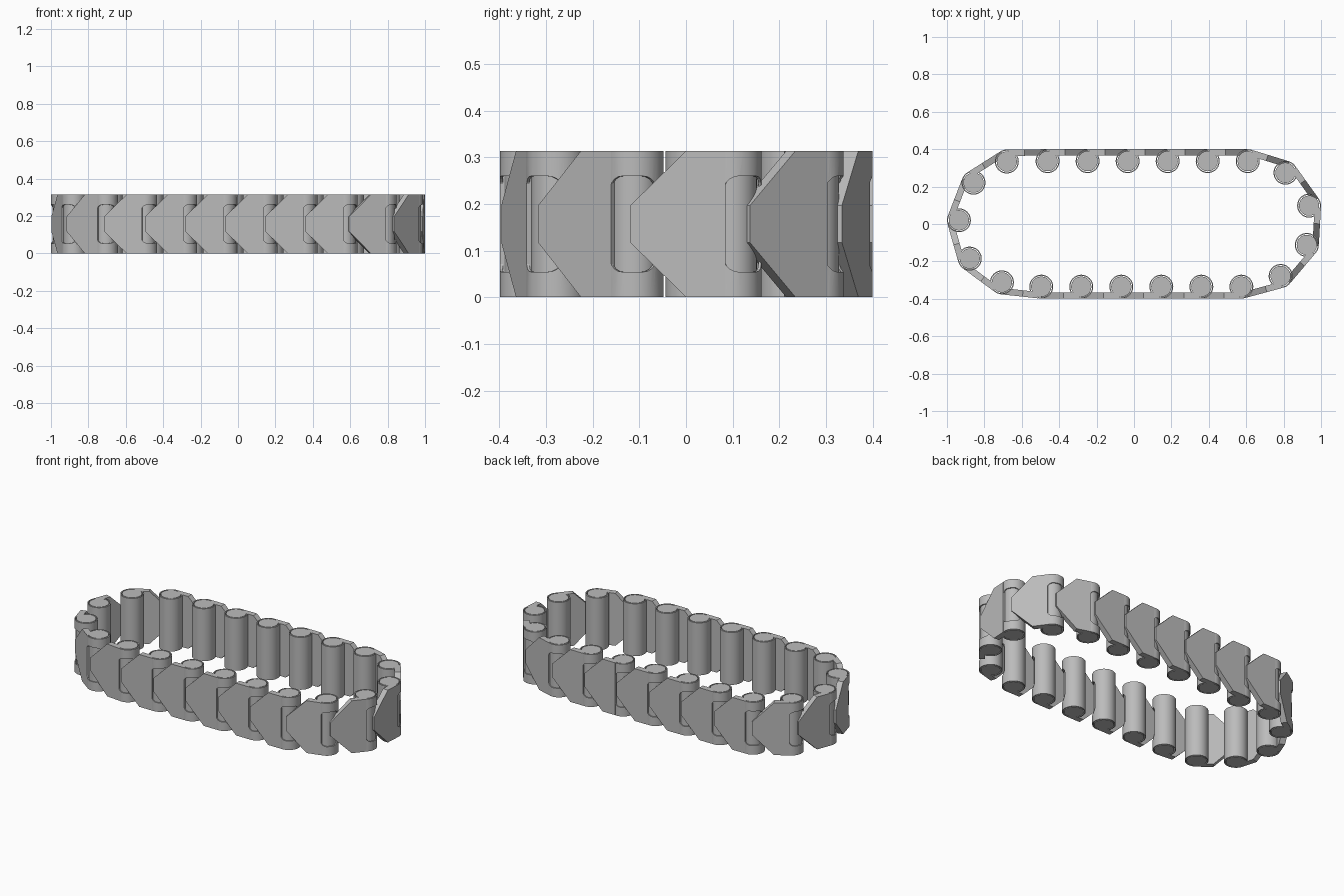
import bpy, bmesh, math
from mathutils import Matrix, Vector

cube = bpy.data.objects.get("Cube")
if cube:
    bpy.data.objects.remove(cube, do_unlink=True)

HEIGHT, PITCH = 0.314, 0.214
R_OUT, R_IN, R_PIN = 0.064, 0.058, 0.054
MID = HEIGHT / 2

steel = bpy.data.materials.new("grey_steel")
steel.use_nodes = True
GREY = (0.5, 0.5, 0.5, 1)
steel.diffuse_color = GREY
steel.node_tree.nodes["Principled BSDF"].inputs["Base Color"].default_value = GREY


def finish(bm, name, smooth=True):
    """Turn a bmesh into a shared mesh, smooth on curved sides only."""
    bmesh.ops.recalc_face_normals(bm, faces=bm.faces)
    for f in bm.faces:
        f.smooth = smooth and abs(f.normal.z) < 0.5
    for e in bm.edges:
        e.smooth = len(e.link_faces) == 2 and e.calc_face_angle(0) < math.radians(30)
    mesh = bpy.data.meshes.new(name)
    bm.to_mesh(mesh)
    bm.free()
    mesh.materials.append(steel)
    return mesh


def place(mesh, name, matrix=Matrix()):
    obj = bpy.data.objects.new(name, mesh)
    obj.matrix_world = matrix
    bpy.context.collection.objects.link(obj)
    return obj


def extrude(bm, faces, offset):
    geom = bmesh.ops.extrude_face_region(bm, geom=faces)["geom"]
    verts = [g for g in geom if isinstance(g, bmesh.types.BMVert)]
    bmesh.ops.translate(bm, verts=verts, vec=offset)


def ring(bm, radius, count=40):
    turn = 2 * math.pi / count
    return [bm.verts.new((radius * math.cos(i * turn), radius * math.sin(i * turn), 0))
            for i in range(count)]


def pin_mesh():
    bm = bmesh.new()
    face = bm.faces.new(ring(bm, R_PIN))
    extrude(bm, [face], (0, 0, HEIGHT))
    return finish(bm, "pin")


def plate_mesh():
    """Outer plate: blunt arrow tip toward the previous link."""
    bm = bmesh.new()
    tip, shoulder, end = -PITCH, -PITCH + 0.12, -0.01
    upper = [(end, MID), (shoulder, MID), (tip, 0.04)]
    outline = upper + [(x, -z) for x, z in reversed(upper)]
    face = bm.faces.new([bm.verts.new((x, -R_OUT, z + MID)) for x, z in outline])
    extrude(bm, [face], (0, 0.034, 0))
    return finish(bm, "plate", smooth=False)


def sleeve_mesh():
    """Hollow sleeve with a rounded slot on its outer leading side."""
    bm = bmesh.new()
    a, b = ring(bm, R_OUT), ring(bm, R_IN)
    n = len(a)
    faces = [bm.faces.new((a[i], a[(i + 1) % n], b[(i + 1) % n], b[i])) for i in range(n)]
    extrude(bm, faces, (0, 0, HEIGHT))
    sleeve = place(finish(bm, "sleeve_blank"), "sleeve_blank")

    bm = bmesh.new()
    bmesh.ops.create_cube(bm, size=1)
    bmesh.ops.scale(bm, verts=bm.verts, vec=(0.2, 0.2, 0.206))
    bmesh.ops.translate(bm, verts=bm.verts, vec=(0.085, -0.1, MID))
    bmesh.ops.bevel(bm, geom=bm.edges[:], offset=0.035, segments=5,
                    profile=0.5, affect='EDGES')
    cutter = place(finish(bm, "slot_cutter"), "slot_cutter")
    cutter.hide_render = True

    cut = sleeve.modifiers.new("slot", 'BOOLEAN')
    cut.operation, cut.solver, cut.object = 'DIFFERENCE', 'EXACT', cutter
    graph = bpy.context.evaluated_depsgraph_get()
    result = bpy.data.meshes.new_from_object(sleeve.evaluated_get(graph))
    for helper in (sleeve, cutter):
        bpy.data.objects.remove(helper, do_unlink=True)
    bm = bmesh.new()
    bm.from_mesh(result)
    result = finish(bm, "sleeve")
    return result


# Pin centres, counter-clockwise: front run, left end, back run, right end
path = [(-0.496 + i * PITCH, -0.335) for i in range(6)]
path += [(0.784, -0.278), (0.924, -0.112), (0.936, 0.098), (0.81, 0.274)]
path += [(0.608 - i * PITCH, 0.336) for i in range(6)]
path += [(-0.68, 0.334), (-0.858, 0.221), (-0.936, 0.02), (-0.878, -0.185), (-0.706, -0.312)]

parts = {"sleeve": sleeve_mesh(), "pin": pin_mesh(), "plate": plate_mesh()}
for i, point in enumerate(path):
    here, before = Vector(point), Vector(path[i - 1])
    d = here - before
    matrix = (Matrix.Translation((here.x, here.y, 0))
              @ Matrix.Rotation(math.atan2(d.y, d.x), 4, 'Z'))
    for name, mesh in parts.items():
        place(mesh, f"{name}_{i + 1}", matrix)
